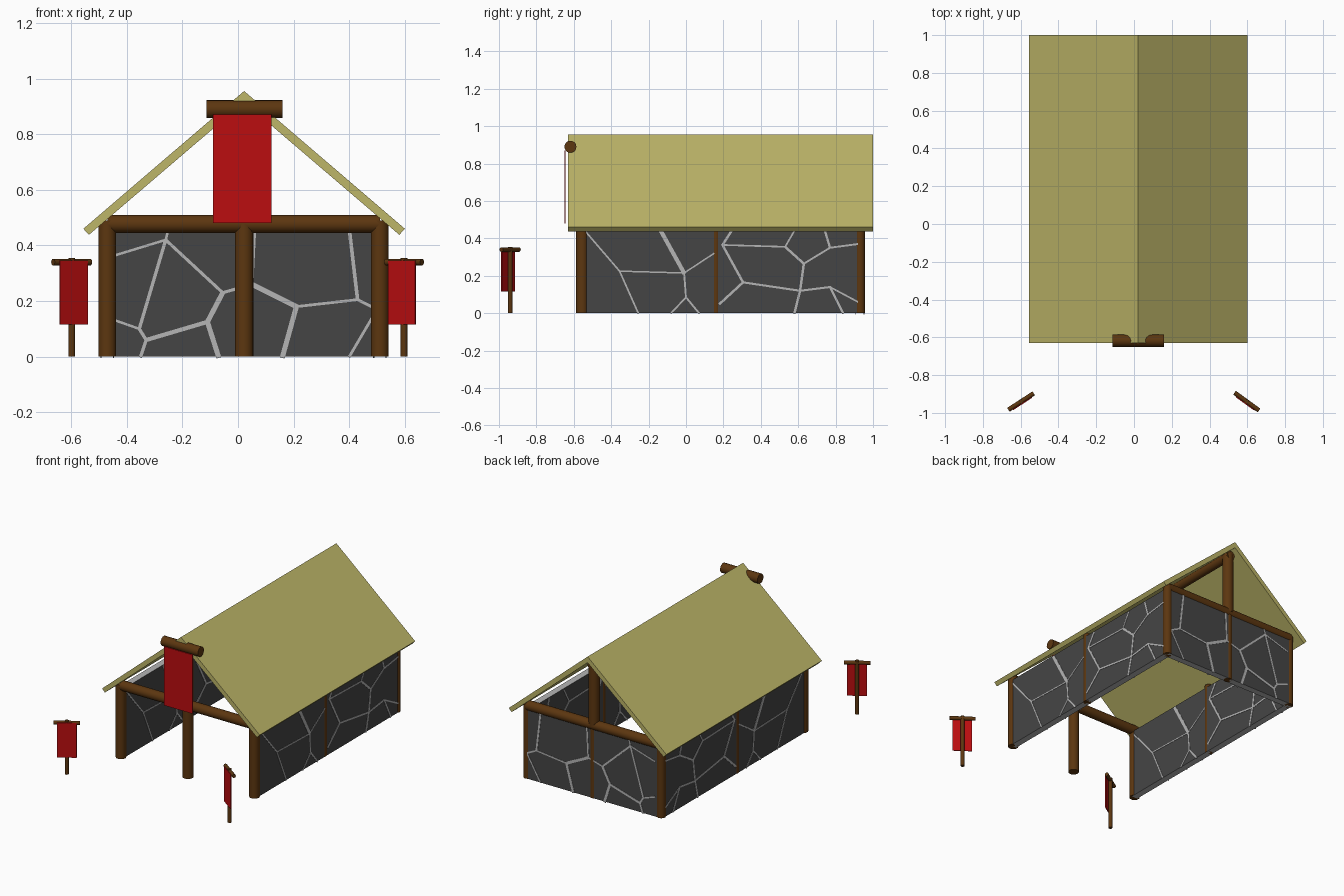
import bpy, bmesh, math
from mathutils import Vector, Matrix

if "Cube" in bpy.data.objects:
    bpy.data.objects.remove(bpy.data.objects["Cube"], do_unlink=True)


def material(name, rgb):
    m = bpy.data.materials.new(name)
    m.use_nodes = True
    m.diffuse_color = (*rgb, 1)
    m.node_tree.nodes["Principled BSDF"].inputs["Base Color"].default_value = (*rgb, 1)
    return m


WOOD = material("brown wood", (0.107, 0.037, 0.005))
THATCH = material("straw roof", (0.51, 0.465, 0.14))
CLOTH = material("red cloth", (0.5, 0.004, 0.005))
STONE = material("dark stone", (0.06, 0.06, 0.06))
MORTAR = material("pale mortar", (0.46, 0.46, 0.46))


def make_object(name, bm, mats, smooth=False):
    mesh = bpy.data.meshes.new(name)
    bmesh.ops.recalc_face_normals(bm, faces=bm.faces)
    bm.to_mesh(mesh)
    bm.free()
    for m in mats:
        mesh.materials.append(m)
    ob = bpy.data.objects.new(name, mesh)
    bpy.context.collection.objects.link(ob)
    if smooth:
        bpy.ops.object.select_all(action="DESELECT")
        bpy.context.view_layer.objects.active = ob
        ob.select_set(True)
        bpy.ops.object.shade_smooth_by_angle(angle=math.radians(40))
    return ob


def log(name, start, end, radius):
    """Round timber between two points."""
    a, b = Vector(start), Vector(end)
    turn = (b - a).to_track_quat("Z", "Y").to_matrix().to_4x4()
    bm = bmesh.new()
    bmesh.ops.create_cone(bm, cap_ends=True, segments=20, radius1=radius, radius2=radius,
                          depth=(b - a).length, matrix=Matrix.Translation((a + b) / 2) @ turn)
    return make_object(name, bm, [WOOD], smooth=True)


def add_box(bm, centre, size, place=Matrix()):
    mat = place @ Matrix.Translation(centre) @ Matrix.Diagonal((*size, 1))
    verts = bmesh.ops.create_cube(bm, size=1, matrix=mat)["verts"]
    return {f for v in verts for f in v.link_faces}


def wall(name, place, low, high, joints):
    """Dark stone slab with pale mortar joints laid on both faces."""
    thick, height = 0.044, 0.46
    bm = bmesh.new()
    for f in add_box(bm, ((low + high) / 2, 0, height / 2), (high - low, thick, height)):
        f.normal_update()
        f.material_index = int(abs(f.normal.z) > 0.5)
    for width, chain in joints:
        for (u1, z1), (u2, z2) in zip(chain, chain[1:]):
            du, dz = u2 - u1, z2 - z1
            spin = (Matrix.Translation(((u1 + u2) / 2, 0, (z1 + z2) / 2))
                    @ Matrix.Rotation(-math.atan2(dz, du), 4, "Y"))
            for side in (-1, 1):
                strip = (math.hypot(du, dz) + width / 2, 0.004, width)
                for f in add_box(bm, (0, side * thick / 2, 0), strip, spin):
                    f.material_index = 1
    bm.transform(place)
    return make_object(name, bm, [STONE, MORTAR])


# Main dimensions
MID, LEFT, RIGHT = 0.022, 0.51, -0.47
FRONT, CENTRE, BACK = -0.555, 0.16, 0.93
BEAM_Z, RIDGE_Z = 0.477, 0.955

# Upright posts
for side, x in (("left", LEFT), ("right", RIGHT)):
    log(f"front_{side}_post", (x, FRONT, 0), (x, FRONT, 0.49), 0.032)
    log(f"middle_{side}_post", (x, CENTRE, 0), (x, CENTRE, 0.48), 0.025)
    log(f"back_{side}_post", (x, BACK, 0), (x, BACK, 0.49), 0.027)
log("front_centre_post", (MID, FRONT, 0), (MID, FRONT, BEAM_Z), 0.033)
log("back_centre_post", (MID, BACK, 0), (MID, BACK, BEAM_Z), 0.026)
log("back_gable_post", (MID, BACK, BEAM_Z), (MID, BACK, 0.89), 0.034)

# Horizontal beams
for name, y in (("front_beam", FRONT), ("back_beam", BACK)):
    log(name, (RIGHT, y, BEAM_Z), (LEFT, y, BEAM_Z), 0.032)
log("ridge_beam", (MID, FRONT, 0.88), (MID, BACK + 0.03, 0.88), 0.028)

# Stone walls, each joint line given as (width, points along the wall)
back_joints = [
    (0.009, [(-.44, .365), (-.26, .42), (-.25, .46)]),
    (0.012, [(-.26, .42), (-.355, .1), (-.33, .06), (-.35, 0)]),
    (0.009, [(-.355, .1), (-.44, .13)]),
    (0.011, [(-.26, .42), (-.055, .23), (.05, .26), (.06, .46)]),
    (0.018, [(-.055, .23), (-.11, .125), (-.07, 0)]),
    (0.015, [(-.33, .06), (-.11, .125)]),
    (0.018, [(.05, .26), (.21, .18), (.16, 0)]),
    (0.01, [(.21, .18), (.43, .205), (.5, .17), (.4, 0)]),
    (0.013, [(.43, .205), (.4, .46)]),
]
side_joints = [
    (0.009, [(-.54, .44), (-.355, .225), (-.255, 0)]),
    (0.008, [(-.355, .225), (-.01, .215), (.15, .32)]),
    (0.022, [(-.01, .215), (-.14, .45)]),
    (0.01, [(-.01, .215), (0, .085), (.07, 0)]),
    (0.009, [(0, .085), (-.08, 0)]),
    (0.013, [(.25, .45), (.195, .365), (.305, .165), (.18, .05)]),
    (0.009, [(.195, .365), (.53, .355), (.585, .45)]),
    (0.013, [(.53, .355), (.63, .265), (.61, .12), (.58, 0)]),
    (0.011, [(.305, .165), (.61, .12), (.77, .14), (.84, 0)]),
    (0.01, [(.63, .265), (.77, .35), (.92, .37)]),
    (0.012, [(.77, .35), (.74, .45)]),
    (0.009, [(.77, .14), (.92, .06)]),
]
wall("back_wall", Matrix.Translation((0, BACK, 0)), RIGHT, LEFT, back_joints)
for name, x in (("left_wall", LEFT), ("right_wall", RIGHT)):
    along_y = Matrix.Translation((x, 0, 0)) @ Matrix.Rotation(math.pi / 2, 4, "Z")
    wall(name, along_y, FRONT, BACK, side_joints)

# Gabled roof: one folded profile run from front to back
half, eave_z, drop = 0.578, 0.46, 0.04
profile = [(-half, eave_z), (0, RIDGE_Z), (half, eave_z), (half - 0.02, eave_z - 0.022),
           (0, RIDGE_Z - drop), (0.02 - half, eave_z - 0.022)]
bm = bmesh.new()
ring = [bm.verts.new((MID + x, -0.63, z)) for x, z in profile]
faces = [bm.faces.new([ring[i] for i in quad]) for quad in ((0, 1, 4, 5), (1, 2, 3, 4))]
run = bmesh.ops.extrude_face_region(bm, geom=faces, use_keep_orig=True)
bmesh.ops.translate(bm, vec=(0, 1.63, 0),
                    verts=[g for g in run["geom"] if isinstance(g, bmesh.types.BMVert)])
make_object("roof", bm, [THATCH])

# Banner over the entrance
log("gable_banner_rod", (-0.113, -0.618, 0.89), (0.16, -0.618, 0.89), 0.032)
bm = bmesh.new()
add_box(bm, (0.015, -0.646, 0.675), (0.21, 0.006, 0.39))
make_object("gable_banner_cloth", bm, [CLOTH])

# Free-standing banners, turned toward the approach
for side, x, angle in (("left", 0.597, -36), ("right", -0.598, 33)):
    place = Matrix.Translation((x, -0.94, 0)) @ Matrix.Rotation(math.radians(angle), 4, "Z")
    log(f"{side}_banner_pole", place @ Vector((0, 0, 0)), place @ Vector((0, 0, 0.355)), 0.012)
    log(f"{side}_banner_rod", place @ Vector((-0.08, 0, 0.34)),
        place @ Vector((0.08, 0, 0.34)), 0.012)
    bm = bmesh.new()
    add_box(bm, (0, -0.013, 0.23), (0.12, 0.005, 0.23), place)
    make_object(f"{side}_banner_cloth", bm, [CLOTH])
